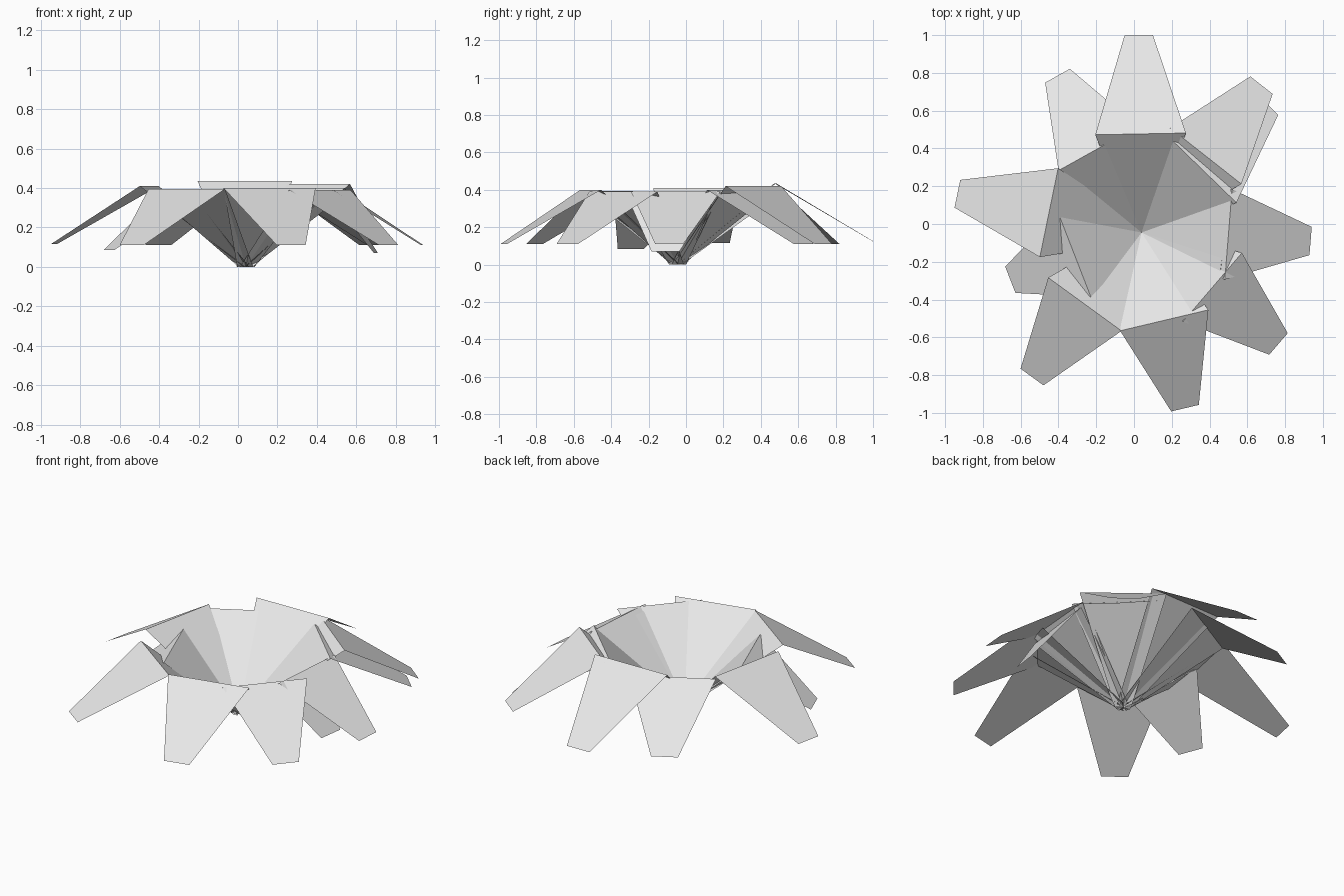
import bpy
from mathutils import Vector

default_cube = bpy.data.objects.get("Cube")
if default_cube:
    bpy.data.objects.remove(default_cube, do_unlink=True)

# One plain grey for the whole plant
grey = bpy.data.materials.new("light_grey")
grey.use_nodes = True
GREY_COLOUR = (0.8, 0.8, 0.8, 1.0)
grey.diffuse_color = GREY_COLOUR
grey.node_tree.nodes["Principled BSDF"].inputs["Base Color"].default_value = GREY_COLOUR

# Shared leaf proportions: narrow root, broad fold, narrow tip
ROOT_CENTRE = Vector((0.04, -0.045, 0.0))
ROOT_HALF_WIDTH = 0.045
FOLD_HALF_WIDTH = 0.24
TIP_HALF_WIDTH = 0.075


def build_leaf(name, fold, tip):
    """Two flat panels: one rising from the root, one drooping to the tip."""
    fold_centre, tip_centre = Vector(fold), Vector(tip)
    outward = tip_centre - fold_centre
    outward.z = 0.0
    outward.normalize()
    sideways = Vector((-outward.y, outward.x, 0.0))

    sections = (
        (ROOT_CENTRE, ROOT_HALF_WIDTH),
        (fold_centre, FOLD_HALF_WIDTH),
        (tip_centre, TIP_HALF_WIDTH),
    )
    corners = []
    for centre, half_width in sections:
        corners.append(centre - sideways * half_width)
        corners.append(centre + sideways * half_width)

    mesh = bpy.data.meshes.new(name)
    mesh.from_pydata(corners, [], [(0, 2, 3, 1), (2, 4, 5, 3)])
    mesh.materials.append(grey)
    mesh.update()
    leaf = bpy.data.objects.new(name, mesh)
    bpy.context.collection.objects.link(leaf)
    return leaf


# Upper ring of large leaves
build_leaf("back_leaf", fold=(0.035, 0.477, 0.435), tip=(0.025, 1.0, 0.125))
build_leaf("back_left_upper_leaf", fold=(0.38, 0.36, 0.42), tip=(0.675, 0.735, 0.11))
build_leaf("back_left_lower_leaf", fold=(0.37, 0.28, 0.4), tip=(0.71, 0.63, 0.11))
build_leaf("left_leaf", fold=(0.5, -0.055, 0.39), tip=(0.935, -0.09, 0.11))
build_leaf("front_left_leaf", fold=(0.415, -0.335, 0.39), tip=(0.765, -0.635, 0.11))
build_leaf("front_leaf", fold=(0.16, -0.51, 0.4), tip=(0.27, -0.975, 0.11))
build_leaf("front_right_leaf", fold=(-0.26, -0.425, 0.395), tip=(-0.54, -0.81, 0.11))
build_leaf("right_leaf", fold=(-0.45, 0.06, 0.41), tip=(-0.935, 0.16, 0.115))
build_leaf("back_right_leaf", fold=(-0.19, 0.4, 0.39), tip=(-0.405, 0.785, 0.11))

# Smaller leaves tucked underneath
build_leaf("left_under_leaf", fold=(0.48, -0.08, 0.37), tip=(0.7, -0.11, 0.07))
build_leaf("right_under_leaf", fold=(-0.315, -0.163, 0.36), tip=(-0.655, -0.295, 0.085))
